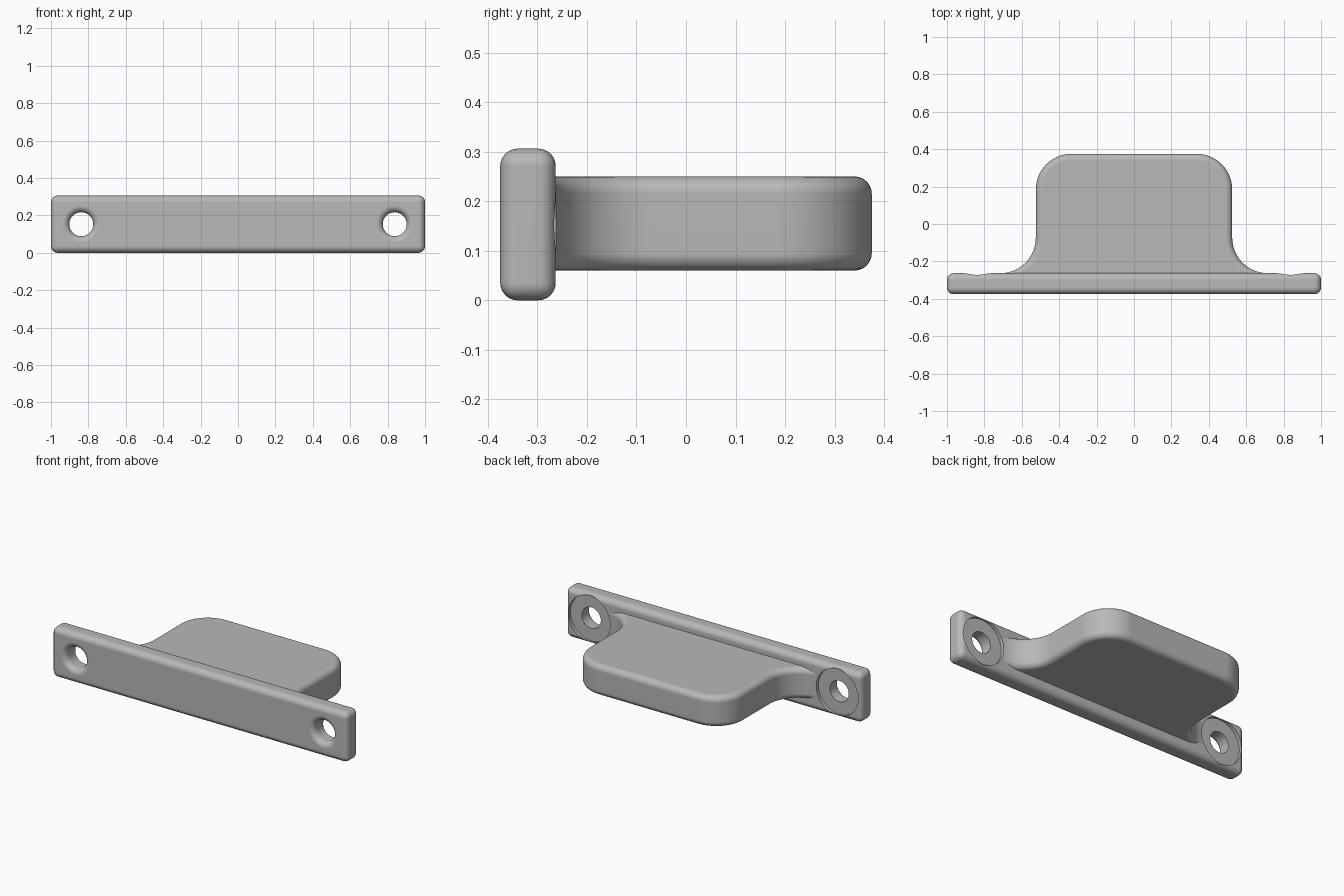
import bpy, bmesh, math

if "Cube" in bpy.data.objects:
    bpy.data.objects.remove(bpy.data.objects["Cube"])

FILLET = 0.035
BACK = -0.263      # mounting face of the plate that carries the tongue
FRONT = -0.375
MID_Z = 0.153

grey = bpy.data.materials.new("light grey")
grey.diffuse_color = (0.48, 0.48, 0.48, 1)
grey.use_nodes = True
grey.node_tree.nodes["Principled BSDF"].inputs["Base Color"].default_value = grey.diffuse_color


def make_object(name, bm):
    bmesh.ops.recalc_face_normals(bm, faces=bm.faces)
    mesh = bpy.data.meshes.new(name)
    bm.to_mesh(mesh)
    bm.free()
    mesh.materials.append(grey)
    obj = bpy.data.objects.new(name, mesh)
    bpy.context.collection.objects.link(obj)
    return obj


def arc(cx, cy, r, a0, a1, n=14):
    angles = [math.radians(a0 + (a1 - a0) * i / n) for i in range(n + 1)]
    return [(cx + r * math.cos(a), cy + r * math.sin(a)) for a in angles]


def round_edges(bm, edges):
    bmesh.ops.bevel(bm, geom=edges, offset=FILLET, offset_type='OFFSET',
                    segments=6, profile=0.5, affect='EDGES', clamp_overlap=False)


# Mounting plate with all edges rounded
bm = bmesh.new()
bmesh.ops.create_cube(bm, size=1)
for v in bm.verts:
    v.co.x *= 2
    v.co.y = FRONT if v.co.y < 0 else BACK
    v.co.z = 0 if v.co.z < 0 else 0.306
round_edges(bm, bm.edges[:])
plate = make_object("latch_plate", bm)

# Tongue: flared at the plate, rounded at the tip, root sunk into the plate
half = [(0.715, -0.33)]
half += arc(0.715, BACK + 0.19, 0.19, 270, 180)
half += arc(0.335, 0.185, 0.19, 0, 90)
outline = half + [(-x, y) for x, y in reversed(half)]
bm = bmesh.new()
base = bm.faces.new([bm.verts.new((x, y, 0.06)) for x, y in outline])
top = bmesh.ops.extrude_face_region(bm, geom=[base])["geom"]
for item in top:
    if isinstance(item, bmesh.types.BMVert):
        item.co.z = 0.25
round_edges(bm, [e for e in bm.edges
                 if abs(e.verts[0].co.z - e.verts[1].co.z) < 1e-5])
tongue = make_object("tongue", bm)


# Screw hole cutters: counterbore behind, straight bore, rounded mouth in front
def hole_cutter(name, x):
    profile = [(0.0, -0.15), (0.141, -0.15), (0.141, BACK - 0.02), (0.064, BACK - 0.02)]
    profile += arc(0.064 + FILLET, FRONT + FILLET, FILLET, 180, 270, 8)
    profile += [(0.064 + FILLET, FRONT - 0.05), (0.0, FRONT - 0.05)]
    bm = bmesh.new()
    verts = [bm.verts.new((r, y, 0)) for r, y in profile]
    edges = [bm.edges.new(p) for p in zip(verts, verts[1:])]
    bmesh.ops.spin(bm, geom=verts + edges, cent=(0, 0, 0), axis=(0, 1, 0),
                   angle=math.tau, steps=48, use_duplicate=False)
    bmesh.ops.remove_doubles(bm, verts=bm.verts, dist=1e-5)
    bmesh.ops.translate(bm, verts=bm.verts, vec=(x, 0, MID_Z))
    cutter = make_object(name, bm)
    cutter.hide_render = True
    return cutter


cutters = [hole_cutter("hole_cutter_left", -0.838), hole_cutter("hole_cutter_right", 0.838)]

# Join the tongue to the plate, then drill both holes
bpy.context.view_layer.objects.active = plate
for other, op in [(tongue, 'UNION')] + [(c, 'DIFFERENCE') for c in cutters]:
    mod = plate.modifiers.new(other.name, 'BOOLEAN')
    mod.object, mod.operation, mod.solver = other, op, 'EXACT'
    bpy.ops.object.modifier_apply(modifier=mod.name)
for obj in [tongue] + cutters:
    bpy.data.objects.remove(obj)

# Smooth fillets, crisp seams and flat broad faces
bpy.ops.object.select_all(action='DESELECT')
plate.select_set(True)
bpy.ops.object.shade_smooth_by_angle(angle=math.radians(30))
weighted = plate.modifiers.new("even_shading", 'WEIGHTED_NORMAL')
weighted.keep_sharp = True
